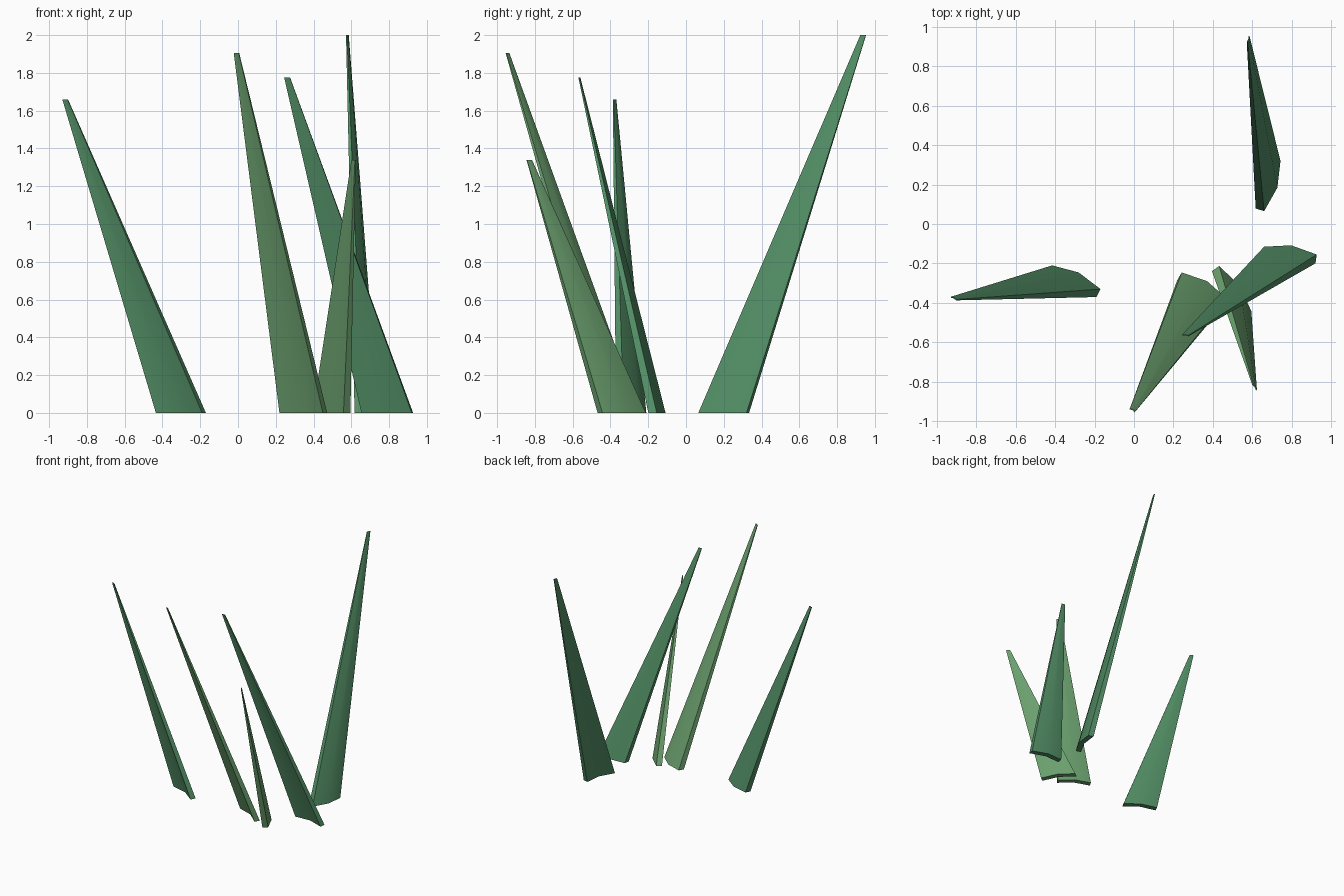
import bpy, bmesh, math
from mathutils import Vector

if "Cube" in bpy.data.objects:
    bpy.data.objects.remove(bpy.data.objects["Cube"])

THICK = 0.045   # blade thickness at the root
BULGE = 0.027   # how far the middle bows outward
TAPER = 0.115   # tip size relative to root


def material(name, rgb):
    m = bpy.data.materials.new(name)
    m.diffuse_color = (*rgb, 1)
    m.use_nodes = True
    m.node_tree.nodes["Principled BSDF"].inputs["Base Color"].default_value = m.diffuse_color
    return m


deep = material("deep_green", (0.085, 0.27, 0.13))
light = material("light_green", (0.15, 0.36, 0.16))


def blade(name, end1, end2, tip, mat):
    """Tapered bent strip: end1/end2 are the outer root corners, tip is the tip centre."""
    a, b = Vector(end1), Vector(end2)
    d = (b - a).normalized()
    n = Vector((-d.y, d.x))                    # outward side
    mid = (a + b) / 2 + n * BULGE
    outer = [a, mid, b]
    root = outer + [p - n * THICK for p in reversed(outer)]
    centre = (a + b) / 2 - n * THICK / 2
    bm = bmesh.new()
    low = [bm.verts.new((p.x, p.y, 0)) for p in root]
    high = []
    for p in root:
        q = (p - centre) * TAPER
        high.append(bm.verts.new((tip[0] + q.x, tip[1] + q.y, tip[2])))
    bm.faces.new(low)
    bm.faces.new(high[::-1])
    for i in range(6):
        j = (i + 1) % 6
        bm.faces.new((low[i], high[i], high[j], low[j]))
    bmesh.ops.recalc_face_normals(bm, faces=bm.faces)
    me = bpy.data.meshes.new(name)
    bm.to_mesh(me)
    bm.free()
    me.materials.append(mat)
    ob = bpy.data.objects.new(name, me)
    bpy.context.collection.objects.link(ob)
    bpy.ops.object.select_all(action='DESELECT')
    ob.select_set(True)
    bpy.context.view_layer.objects.active = ob
    bpy.ops.object.shade_smooth_by_angle(angle=math.radians(30))


# Five grass blades leaning outward
blade("grass_blade_left", (-0.415, -0.21), (-0.17, -0.33), (-0.915, -0.378, 1.66), deep)
blade("grass_blade_back", (0.743, 0.32), (0.66, 0.065), (0.579, 0.938, 2.0), deep)
blade("grass_blade_front", (0.242, -0.246), (0.472, -0.38), (-0.008, -0.945, 1.905), light)
blade("grass_blade_short", (0.432, -0.213), (0.595, -0.442), (0.612, -0.83, 1.34), light)
blade("grass_blade_right", (0.66, -0.115), (0.927, -0.155), (0.26, -0.565, 1.776), deep)
